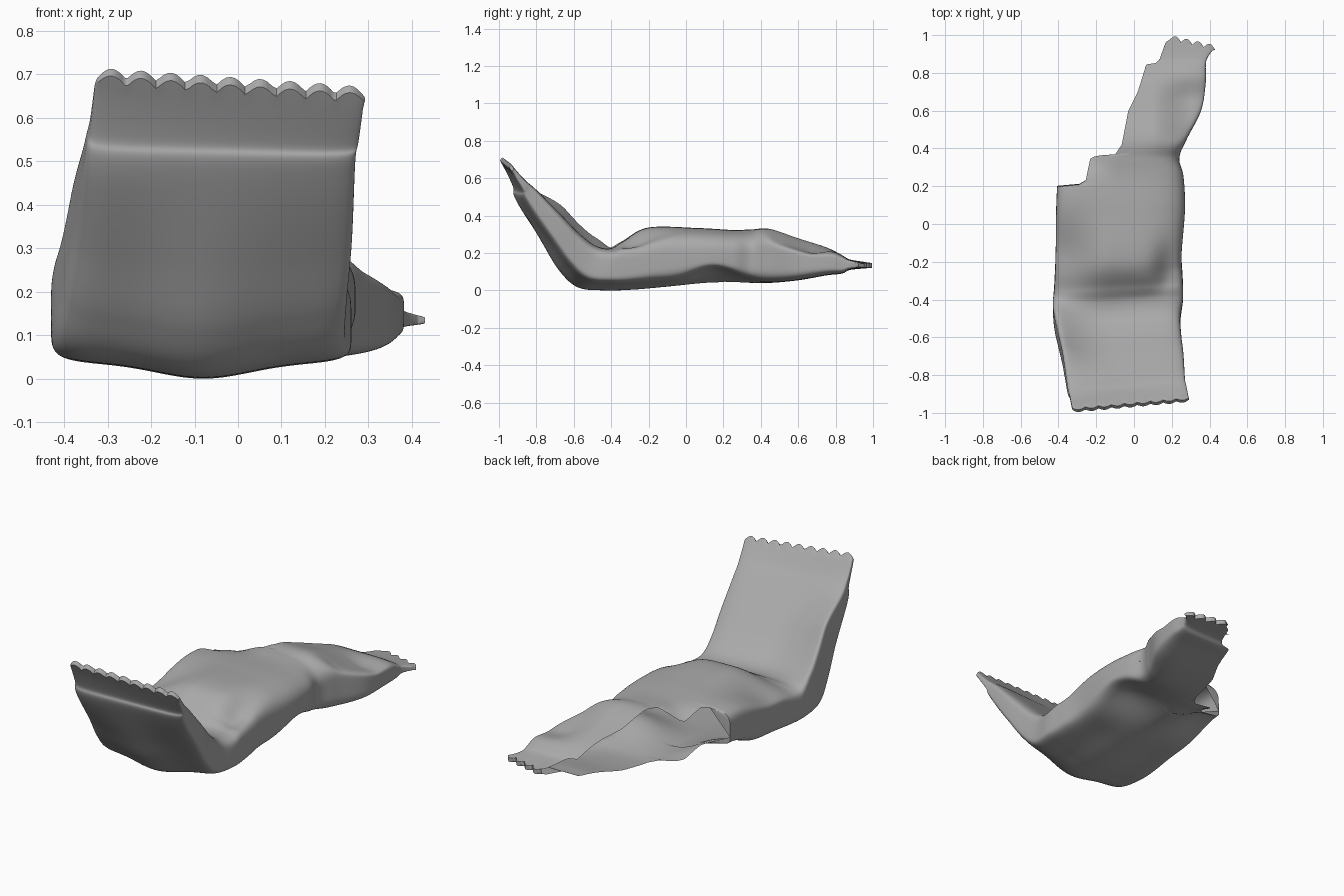
import bpy, bmesh, math

cube = bpy.data.objects.get("Cube")
if cube:
    bpy.data.objects.remove(cube, do_unlink=True)

COLS, SUBS = 90, 15
# Lengthwise stations: underside y, z, upper side y, z, uncut left edge x, right edge x
STATIONS = [
    (-.970, .676, -.955, .694, -.325, .292),
    (-.900, .545, -.878, .600, -.340, .278),
    (-.888, .485, -.825, .550, -.352, .270),
    (-.765, .265, -.690, .415, -.380, .262),
    (-.670, .108, -.580, .305, -.404, .250),
    (-.570, .018, -.490, .240, -.424, .246),
    (-.430, .002, -.405, .228, -.430, .260),
    (-.280, .006, -.335, .265, -.422, .258),
    (-.120, .020, -.200, .338, -.415, .252),
    (.090, .040, .070, .335, -.412, .270),
    (.250, .045, .250, .325, -.405, .262),
    (.350, .042, .350, .328, -.405, .240),
    (.450, .042, .450, .330, -.390, .280),
    (.600, .056, .600, .280, -.340, .355),
    (.750, .082, .750, .232, -.310, .380),
    (.835, .092, .835, .190, -.300, .380),
    (.880, .112, .880, .166, -.290, .387),
    (1.00, .123, 1.00, .148, -.250, .430),
]
# Torn left edge: y, x
TEAR = [(.205, -1), (.211, -.29), (.232, -.255), (.345, -.232), (.362, -.2),
        (.367, -.1), (.42, -.065), (.6, -.03), (.7, .02), (.845, .065),
        (.852, .115), (.87, .135), (.95, .165), (1.0, .19)]


def tear_x(y):
    if y <= TEAR[0][0]:
        return -1
    for (ya, xa), (yb, xb) in zip(TEAR, TEAR[1:]):
        if y <= yb:
            return xa + (xb - xa) * (y - ya) / (yb - ya)
    return TEAR[-1][1]


def spline(i, t):
    """Smooth station between station i and the next."""
    last = len(STATIONS) - 1
    a, b, c, d = (STATIONS[min(max(k, 0), last)] for k in (i - 1, i, i + 1, i + 2))
    return [q + .5 * t * (r - p + t * (2*p - 5*q + 4*r - s + t * (3*(q - r) + s - p)))
            for p, q, r, s in zip(a, b, c, d)]


def smooth(a, b, v):
    v = min(max((v - a) / (b - a), 0), 1)
    return v * v * (3 - 2 * v)


def bump(v, centre, width):
    return math.exp(-((v - centre) / width) ** 2)


def ring(i, t):
    """Upper and lower rows of points across the packet."""
    yb, zb, yt, zt, left, right = spline(i, t)
    ym, zm = (yb + yt) / 2, (zb + zt) / 2
    start = max(left, tear_x(ym))
    flap = 1 - smooth(-.5, -.1, ym)
    tail = smooth(.85, 1, ym)
    curl = smooth(-.92, -.7, ym) * (1 - smooth(-.55, -.3, ym))
    belly = smooth(-.88, -.6, ym) * (1 - smooth(-.3, .1, ym))
    strip = smooth(.35, .5, ym) * (1 - smooth(.65, .82, ym))
    # Boxy flap and strip, rounder right shoulder on the middle
    round_top = smooth(-.4, -.2, ym) * (1 - smooth(.35, .5, ym))
    front_tip = max(0, 1 - 2.5 * t) if i == 0 else 0
    back_tip = max(0, 2.5 * t - 1.5) if i == len(STATIONS) - 2 else 0
    upper, lower = [], []
    for k in range(COLS + 1):
        s = (1 - math.cos(math.pi * k / COLS)) / 2
        x = start + (right - start) * s
        u = min(max(2 * (x - left) / (right - left) - 1, -1), 1)
        power = 6 - 3 * round_top * (u > 0)
        e_up = max(0, 1 - abs(u) ** power) ** (1 / power)
        e_low = max(0, 1 - abs(u) ** 6) ** (1 / 6)
        # Skewed ends and scalloped crimps
        front = front_tip * .022 * (1 - abs(math.sin(9 * math.pi * s)))
        back = back_tip * .025 * (1 - abs(math.sin(4 * math.pi * s)))
        dy = .09 * x * flap - .22 * (x - .19) * tail + front * .5 - back
        dz = -.07 * x * flap * smooth(.48, .66, zm) - front
        hy, hz = (yt - yb) / 2, (zt - zb) / 2
        # Raised left rim, dent beside the right edge, sloping left and strip shoulders
        rim = curl * .07 * max(-u, 0) ** 2.5
        dent = .055 * bump(x, .18, .07) * bump(ym, -.21, .12)
        dent += .09 * smooth(.1, 1, -u) * bump(ym, -.14, .17)
        dent += .06 * smooth(0, .6, -u) * bump(ym, .37, .09)
        dent += .055 * strip * smooth(.1, .3, x)
        dent *= e_up
        upper.append((x, ym + e_up * hy + dy + rim, zm + e_up * hz + dz + rim - dent))
        # Belly ridge underneath and arches toward both edges
        ridge = belly * .035 * (1 - bump(x, -.08, .15)) * e_low
        arch = .075 * bump(ym, .14, .17) * smooth(-.1, .8, u)
        arch += .095 * bump(ym, .19, .2) * smooth(0, .8, -u)
        arch *= e_low
        seam = rim * (1 - e_low)
        lower.append((x, ym - e_low * hy + dy + seam + ridge * flap * .6,
                      zm - e_low * hz + dz + seam + ridge + arch))
    return upper, lower


# Foil packet: two sheets joined along the uncut edges
bm = bmesh.new()
rows = [ring(i, j / SUBS) for i in range(len(STATIONS) - 1) for j in range(SUBS)]
rows.append(ring(len(STATIONS) - 2, 1))
sheets = []
for side in (0, 1):
    grid = [[bm.verts.new(p) for p in row[side]] for row in rows]
    sheets.append(grid)
    for a, b in zip(grid, grid[1:]):
        for k in range(COLS):
            quad = (a[k], a[k + 1], b[k + 1], b[k])
            bm.faces.new(quad if side == 0 else quad[::-1])
# Sealed crimp ends
top, bottom = sheets
for n in (0, -1):
    for k in range(COLS):
        quad = (top[n][k], bottom[n][k], bottom[n][k + 1], top[n][k + 1])
        bm.faces.new(quad if n == 0 else quad[::-1])
bmesh.ops.remove_doubles(bm, verts=bm.verts, dist=.0002)
bmesh.ops.dissolve_degenerate(bm, edges=bm.edges, dist=.00005)
low = min(v.co.z for v in bm.verts)
bmesh.ops.translate(bm, verts=bm.verts, vec=(0, 0, -low))
mesh = bpy.data.meshes.new("torn_packet")
bm.to_mesh(mesh)
bm.free()
packet = bpy.data.objects.new("torn_packet", mesh)
bpy.context.collection.objects.link(packet)

# Plain grey foil
grey = bpy.data.materials.new("foil_grey")
grey.use_nodes = True
grey.diffuse_color = (.4, .4, .4, 1)
grey.node_tree.nodes["Principled BSDF"].inputs["Base Color"].default_value = (.4, .4, .4, 1)
mesh.materials.append(grey)

bpy.ops.object.select_all(action="DESELECT")
packet.select_set(True)
bpy.context.view_layer.objects.active = packet
bpy.ops.object.shade_smooth_by_angle(angle=math.radians(50))
